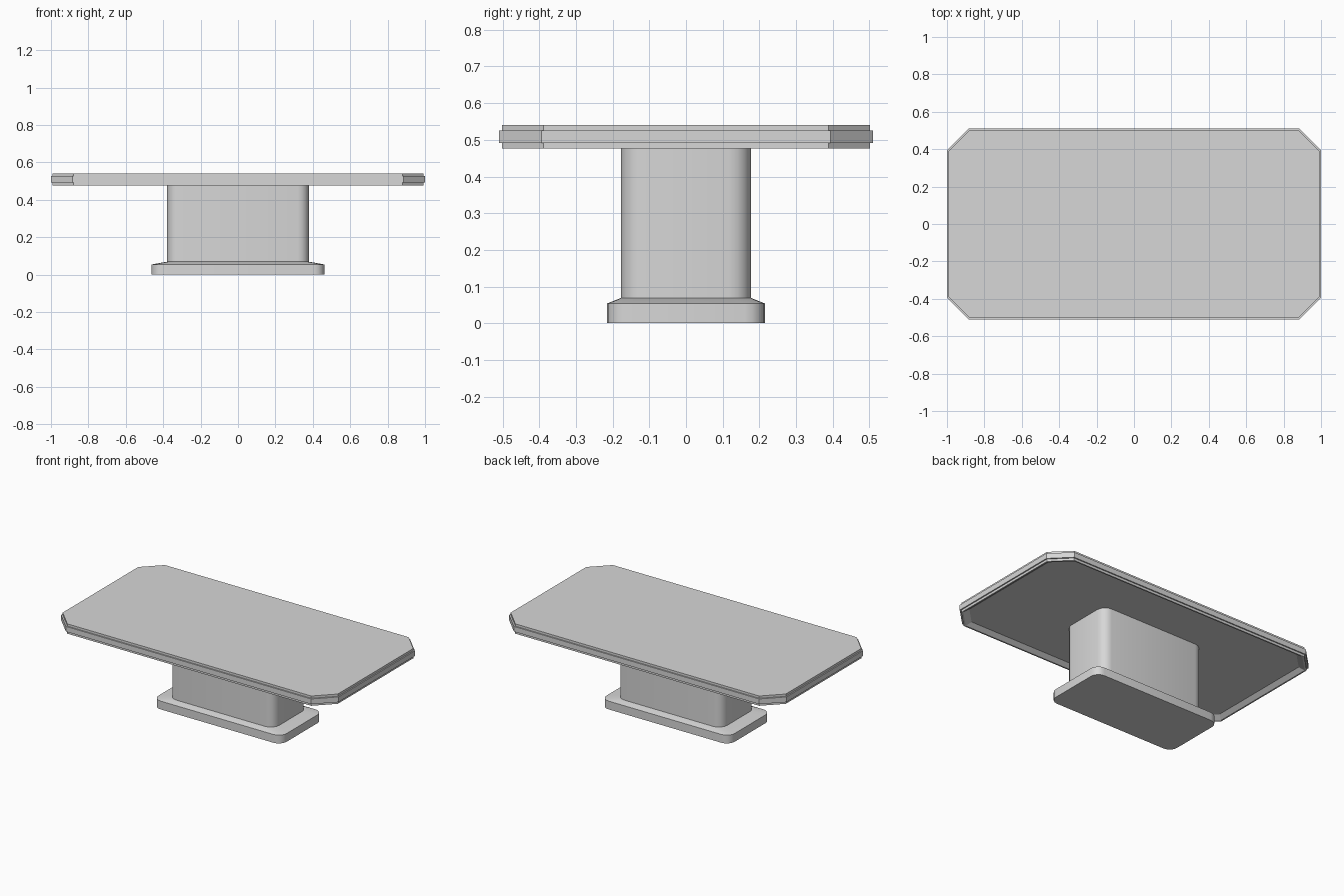
import bpy, bmesh, math

cube = bpy.data.objects.get("Cube")
if cube:
    bpy.data.objects.remove(cube)

grey = bpy.data.materials.new("plain_grey")
grey.use_nodes = True
colour = (0.68, 0.68, 0.68, 1)
grey.diffuse_color = colour
grey.node_tree.nodes["Principled BSDF"].inputs["Base Color"].default_value = colour


def outline(hx, hy, radius, steps):
    """Rectangle with rounded corners, or chamfered ones when steps is 1."""
    points = []
    for quarter, (sx, sy) in enumerate([(1, 1), (-1, 1), (-1, -1), (1, -1)]):
        for i in range(steps + 1):
            a = math.pi / 2 * (quarter + i / steps)
            points.append((sx * (hx - radius) + radius * math.cos(a),
                           sy * (hy - radius) + radius * math.sin(a)))
    return points


def loft(name, rings, steps, smooth=False):
    """Skin rings of (half x, half y, corner radius, z) and cap both ends."""
    bm = bmesh.new()
    loops = [[bm.verts.new((x, y, z)) for x, y in outline(hx, hy, r, steps)]
             for hx, hy, r, z in rings]
    n = len(loops[0])
    for low, high in zip(loops, loops[1:]):
        for i in range(n):
            j = (i + 1) % n
            bm.faces.new((low[i], low[j], high[j], high[i]))
    bm.faces.new(loops[0][::-1])
    bm.faces.new(loops[-1])
    bmesh.ops.recalc_face_normals(bm, faces=bm.faces)
    mesh = bpy.data.meshes.new(name)
    bm.to_mesh(mesh)
    bm.free()
    mesh.materials.append(grey)
    obj = bpy.data.objects.new(name, mesh)
    bpy.context.collection.objects.link(obj)
    if smooth:
        bpy.ops.object.select_all(action='DESELECT')
        obj.select_set(True)
        bpy.context.view_layer.objects.active = obj
        bpy.ops.object.shade_smooth_by_angle(angle=math.radians(30))


# Tabletop: shallow sloping recess underneath, projecting band round the edge
ceiling, lip = (0.955, 0.465, 0.105), (0.983, 0.493, 0.112)
edge, band = (0.992, 0.502, 0.113), (1.0, 0.51, 0.116)
loft("tabletop", [(*ceiling, 0.499), (*lip, 0.477), (*edge, 0.477), (*edge, 0.492),
                  (*band, 0.492), (*band, 0.526), (*edge, 0.526), (*edge, 0.541)], 1)

# Pedestal column
loft("column", [(0.379, 0.177, 0.06, 0.06), (0.379, 0.177, 0.06, 0.51)], 4, True)

# Foot with a sloping top
loft("foot", [(0.462, 0.215, 0.055, 0), (0.462, 0.215, 0.055, 0.054),
              (0.379, 0.177, 0.06, 0.069)], 4, True)
